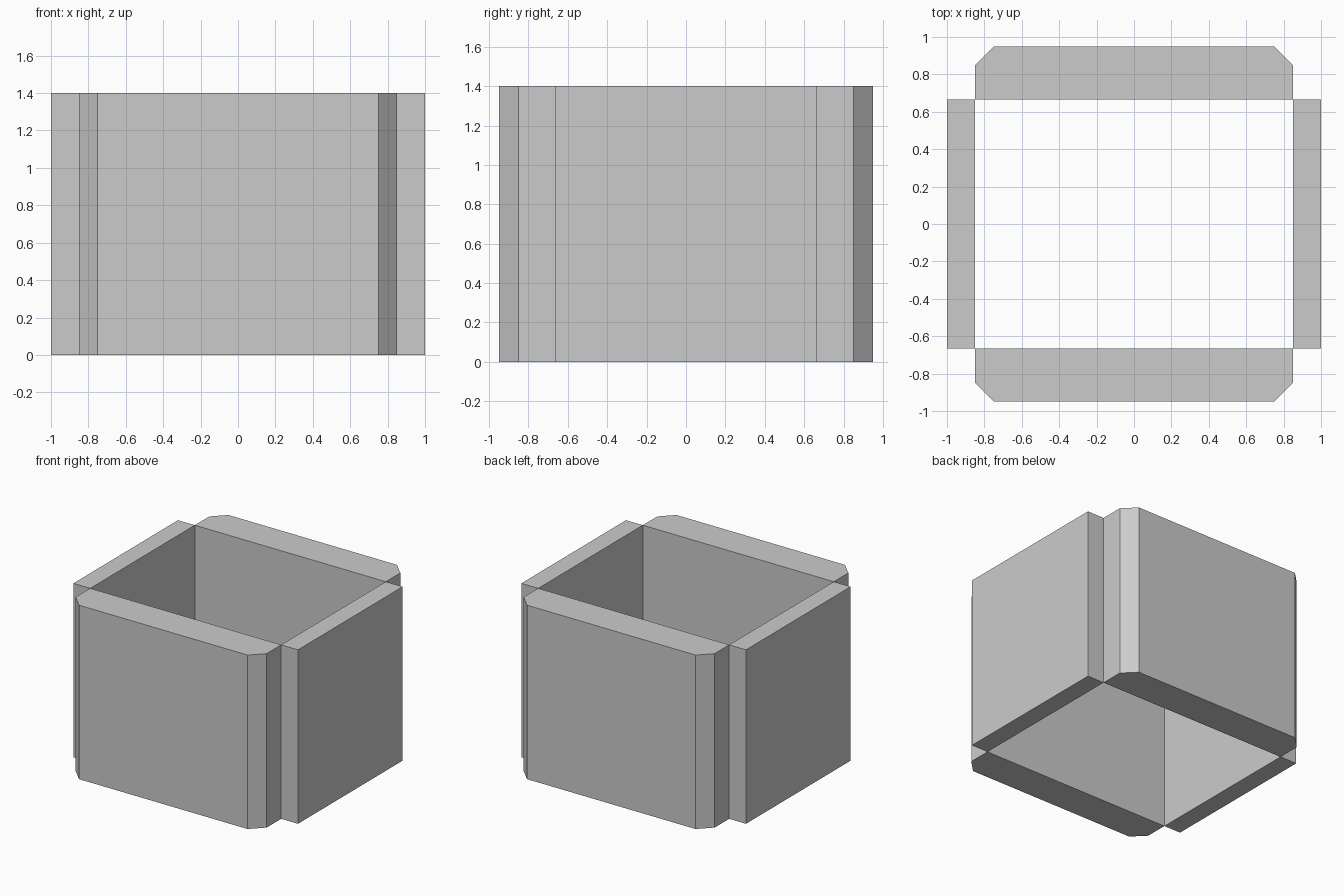
import bpy, bmesh

if "Cube" in bpy.data.objects:
    bpy.data.objects.remove(bpy.data.objects["Cube"])

HEIGHT = 1.4
INNER_X, INNER_Y = 0.85, 0.665


def extrude_profile(name, points):
    """Raise a flat plan outline into a wall."""
    bm = bmesh.new()
    base = bm.faces.new([bm.verts.new((x, y, 0)) for x, y in points])
    result = bmesh.ops.extrude_face_region(bm, geom=[base], use_keep_orig=True)
    top = [v for v in result["geom"] if isinstance(v, bmesh.types.BMVert)]
    bmesh.ops.translate(bm, verts=top, vec=(0, 0, HEIGHT))
    bmesh.ops.recalc_face_normals(bm, faces=bm.faces)
    mesh = bpy.data.meshes.new(name)
    bm.to_mesh(mesh)
    bm.free()
    obj = bpy.data.objects.new(name, mesh)
    bpy.context.collection.objects.link(obj)
    return obj


# Thick front and back walls with chamfered outer corners
thick = [(-INNER_X, INNER_Y), (INNER_X, INNER_Y), (INNER_X, 0.85),
         (0.75, 0.95), (-0.75, 0.95), (-INNER_X, 0.85)]
# Thin side walls
thin = [(INNER_X, -INNER_Y), (1.0, -INNER_Y), (1.0, INNER_Y), (INNER_X, INNER_Y)]

for sign, long_name, side_name in ((-1, "front_wall", "left_wall"),
                                   (1, "back_wall", "right_wall")):
    extrude_profile(long_name, [(x, y * sign) for x, y in thick])
    extrude_profile(side_name, [(x * sign, y) for x, y in thin])
